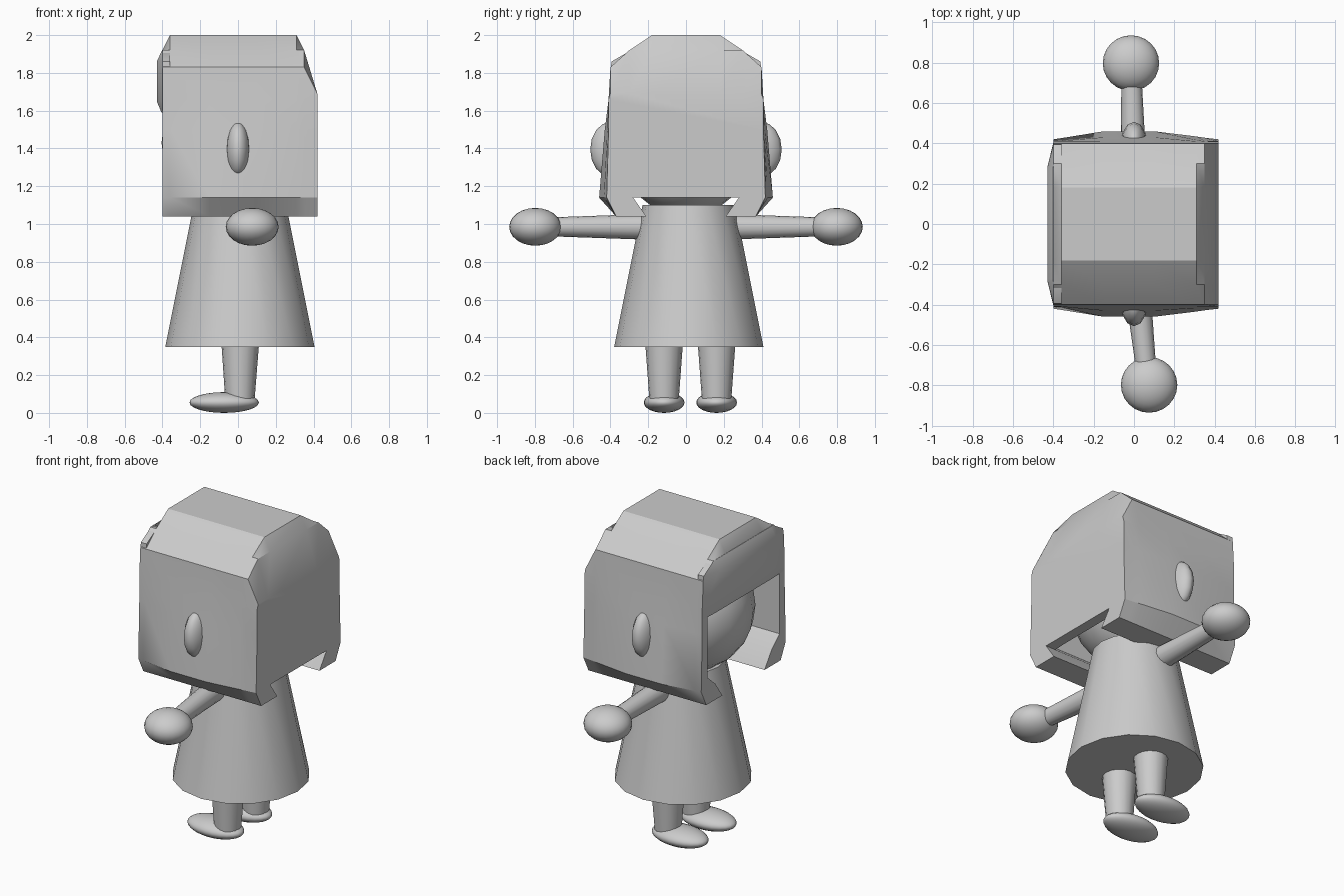
import bpy, bmesh, math
from mathutils import Vector

if "Cube" in bpy.data.objects:
    bpy.data.objects.remove(bpy.data.objects["Cube"])


def finish(ob, angle=30):
    bpy.ops.object.select_all(action='DESELECT')
    ob.select_set(True)
    bpy.context.view_layer.objects.active = ob
    bpy.ops.object.shade_smooth_by_angle(angle=math.radians(angle))
    return ob


def loft(name, loops):
    bm = bmesh.new()
    rows = [[bm.verts.new(p) for p in loop] for loop in loops]
    n = len(rows[0])
    for a, b in zip(rows, rows[1:]):
        for i in range(n):
            j = (i + 1) % n
            bm.faces.new((a[i], a[j], b[j], b[i]))
    bm.faces.new(rows[0])
    bm.faces.new(rows[-1])
    bmesh.ops.recalc_face_normals(bm, faces=bm.faces)
    me = bpy.data.meshes.new(name)
    bm.to_mesh(me)
    bm.free()
    ob = bpy.data.objects.new(name, me)
    bpy.context.collection.objects.link(ob)
    return ob


def mirrored(x, half):
    return [(x, y, z) for y, z in half] + [(x, -y, z) for y, z in reversed(half)]


def ball(name, loc, size, seg=24, rings=12):
    bpy.ops.mesh.primitive_uv_sphere_add(segments=seg, ring_count=rings, location=loc)
    ob = bpy.context.object
    ob.name = name
    ob.scale = size
    return finish(ob, 40)


def limb(name, a, b, r1, r2, sides=16):
    a, b = Vector(a), Vector(b)
    d = b - a
    bpy.ops.mesh.primitive_cone_add(vertices=sides, radius1=r1, radius2=r2,
                                    depth=d.length, location=(a + b) / 2,
                                    rotation=d.to_track_quat('Z', 'Y').to_euler())
    ob = bpy.context.object
    ob.name = name
    return finish(ob, 40)


# Hair block: side profile lofted along x, bulging at the middle, sloped at the ends
def hair_half(top, bulge):
    pts = [(0.37, 1.04), (0.42 + 0.04 * bulge, 1.14), (0.41 + 0.02 * bulge, 1.5),
           (0.41, 1.66), (0.40, 1.83), (0.30, 1.92), (0.18, 2.0)]
    return [(y, min(z, top)) for y, z in pts]


stations = [(-0.40, 1.92, 0), (-0.36, 2, 0.15), (-0.15, 2, 1), (0.10, 2, 1),
            (0.31, 2, 0.35), (0.35, 1.92, 0.2), (0.42, 1.69, 0)]
hair = loft("hair", [mirrored(x, hair_half(t, b)) for x, t, b in stations])

# Hollow for the face and the notch at the nape
hollow = [(0.21, 0.9), (0.21, 1.04), (0.28, 1.14), (0.36, 1.21), (0.36, 1.6)]
notch = hollow[:3] + [(0.2, 1.14), (0.1, 1.14)]
cutter = loft("hair_cutter", [mirrored(-1, hollow), mirrored(0.35, hollow),
                              mirrored(0.355, notch), mirrored(1, notch)])
mod = hair.modifiers.new("hollow", 'BOOLEAN')
mod.operation = 'DIFFERENCE'
mod.solver = 'EXACT'
mod.object = cutter
bpy.context.view_layer.objects.active = hair
hair.select_set(True)
bpy.ops.object.modifier_apply(modifier=mod.name)
bpy.data.objects.remove(cutter)
finish(hair)

# Fringe bulging out over the forehead
def fringe_loop(x, y_mid, y_edge, z):
    return [(-0.36, y_edge, z), (-0.40, y_edge, z), (x, y_mid, z),
            (x, -y_mid, z), (-0.40, -y_edge, z), (-0.36, -y_edge, z)]


finish(loft("fringe", [fringe_loop(-0.405, 0.29, 0.40, 1.59),
                       fringe_loop(-0.43, 0.28, 0.405, 1.65),
                       fringe_loop(-0.43, 0.28, 0.395, 1.86),
                       fringe_loop(-0.402, 0.27, 0.29, 1.92)]))

# Head and ears
ball("head", (-0.02, 0, 1.43), (0.385, 0.37, 0.385), 20, 12)
for s, side in ((1, "left"), (-1, "right")):
    ball(side + "_ear", (0, s * 0.40, 1.395), (0.065, 0.107, 0.145), 12, 8)

# Dress
limb("dress", (0.01, 0.015, 0.35), (0.01, 0.015, 1.10), 0.395, 0.245)

# Arms and hands
for s, side, hx in ((1, "left", -0.015), (-1, "right", 0.075)):
    limb(side + "_arm", (0, s * 0.15, 0.985), (hx * 0.8, s * 0.72, 0.985), 0.07, 0.05)
    ball(side + "_hand", (hx, s * 0.798, 0.985), (0.14, 0.138, 0.1))

# Legs and feet
for s, side in ((1, "left"), (-1, "right")):
    y = 0.023 + s * 0.139
    limb(side + "_leg", (0.01, y, 0.06), (0.012, y, 0.40), 0.077, 0.102)
    ball(side + "_foot", (-0.073, y, 0.055), (0.184, 0.108, 0.055))
